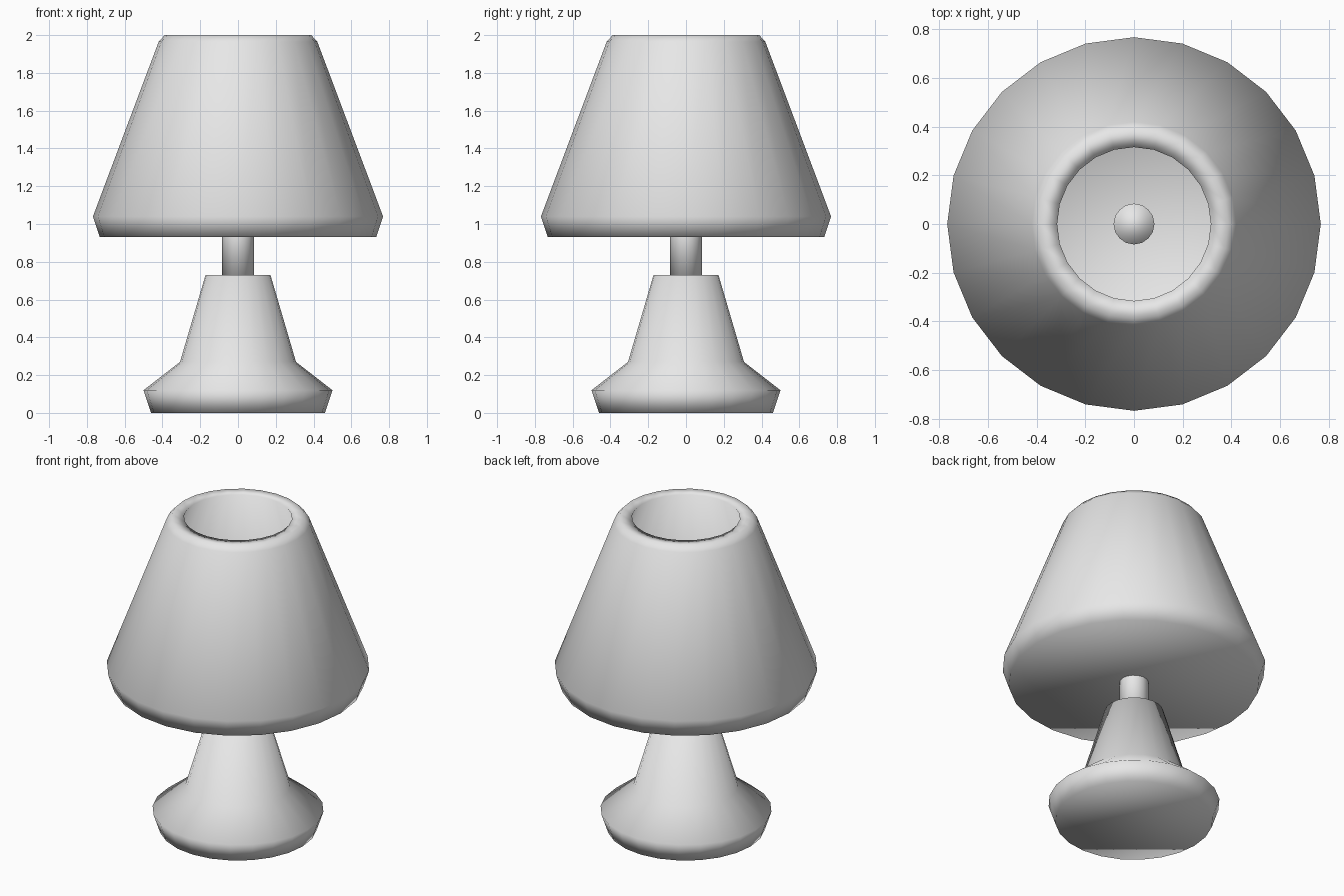
import bpy
import bmesh
from math import cos, sin, tau

# Remove the default object
cube = bpy.data.objects.get("Cube")
if cube:
    bpy.data.objects.remove(cube, do_unlink=True)

# Single plain finish
grey = bpy.data.materials.new("pale grey")
grey.use_nodes = True
colour = (0.8, 0.8, 0.8, 1)
grey.diffuse_color = colour
grey.node_tree.nodes["Principled BSDF"].inputs["Base Color"].default_value = colour


def turned(name, profile, sides):
    """Turn a (radius, height) profile around z and close both ends."""
    bm = bmesh.new()
    rings = [[bm.verts.new((r * cos(tau * i / sides), r * sin(tau * i / sides), z))
              for i in range(sides)] for r, z in profile]
    for low, high in zip(rings, rings[1:]):
        for i in range(sides):
            j = (i + 1) % sides
            bm.faces.new((low[i], low[j], high[j], high[i]))
    bm.faces.new(rings[0][::-1])
    bm.faces.new(rings[-1])
    bmesh.ops.recalc_face_normals(bm, faces=bm.faces)
    for face in bm.faces:
        face.smooth = True
    mesh = bpy.data.meshes.new(name)
    bm.to_mesh(mesh)
    bm.free()
    mesh.materials.append(grey)
    obj = bpy.data.objects.new(name, mesh)
    bpy.context.collection.objects.link(obj)
    return obj


# Flared foot and tapered body
turned("base", [(0.46, 0), (0.5, 0.12), (0.307, 0.27), (0.172, 0.73)], 24)

# Stem rising into the shade
turned("stem", [(0.084, 0.7), (0.084, 1.15)], 16)

# Hollow shade: outside upward, over the rim, then down to the inner floor
turned("shade", [(0.732, 0.93), (0.768, 1.04), (0.42, 1.965), (0.388, 2.0),
                 (0.316, 1.995), (0.68, 1.04), (0.65, 0.97)], 24)
